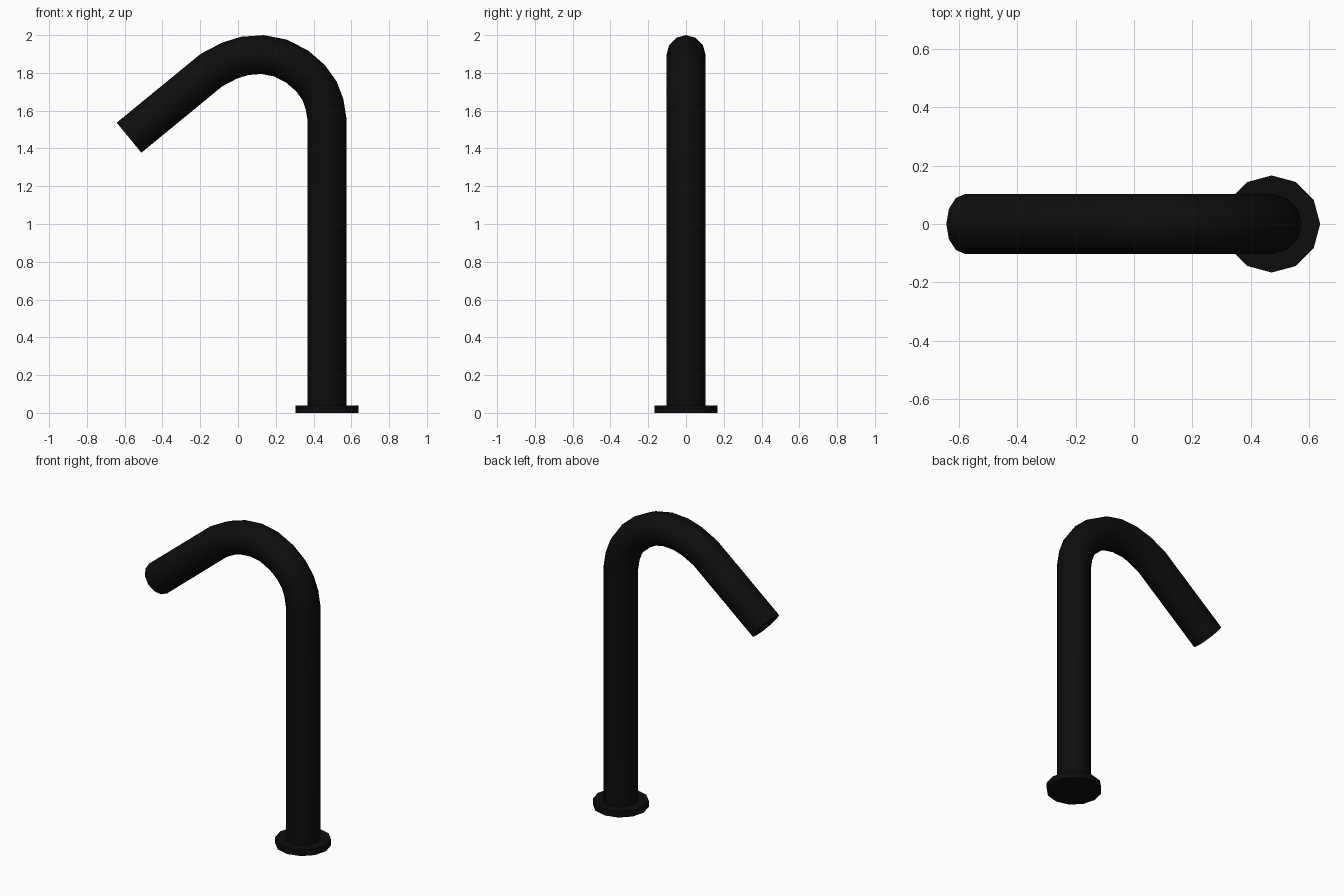
import bpy
import bmesh
import math
from mathutils import Vector

cube = bpy.data.objects.get("Cube")
if cube:
    bpy.data.objects.remove(cube, do_unlink=True)

SIDES = 12
TUBE_R = 0.103
POST_X = 0.471

black = bpy.data.materials.new("matte black")
black.use_nodes = True
colour = (0.004, 0.004, 0.004, 1)
black.diffuse_color = colour
black.node_tree.nodes["Principled BSDF"].inputs["Base Color"].default_value = colour


def finish(bm, name):
    bmesh.ops.recalc_face_normals(bm, faces=bm.faces)
    mesh = bpy.data.meshes.new(name)
    bm.to_mesh(mesh)
    bm.free()
    mesh.materials.append(black)
    obj = bpy.data.objects.new(name, mesh)
    bpy.context.collection.objects.link(obj)
    bpy.ops.object.select_all(action='DESELECT')
    obj.select_set(True)
    bpy.context.view_layer.objects.active = obj
    bpy.ops.object.shade_smooth_by_angle(angle=math.radians(40))
    return obj


def sweep(name, path, radius):
    """Sweep a round section along a path lying in the xz plane."""
    bm = bmesh.new()
    pts = [Vector((x, 0, z)) for x, z in path]
    rings = []
    for i, p in enumerate(pts):
        before = (p - pts[max(i - 1, 0)]).normalized()
        after = (pts[min(i + 1, len(pts) - 1)] - p).normalized()
        tangent = (before + after).normalized()
        across = Vector((tangent.z, 0, -tangent.x))
        ring = []
        for k in range(SIDES):
            a = math.tau * k / SIDES
            offset = across * math.cos(a) + Vector((0, math.sin(a), 0))
            ring.append(bm.verts.new(p + offset * radius))
        rings.append(ring)
    for lower, upper in zip(rings, rings[1:]):
        for k in range(SIDES):
            n = (k + 1) % SIDES
            bm.faces.new((lower[k], lower[n], upper[n], upper[k]))
    bm.faces.new(rings[0])
    bm.faces.new(rings[-1])
    return finish(bm, name)


# Upright post, curved neck and sloping outlet in one tube
sweep("spout_tube", [
    (POST_X, 0.02), (POST_X, 1.555), (0.458, 1.635), (0.432, 1.705),
    (0.385, 1.771), (0.315, 1.832), (0.225, 1.879), (0.13, 1.897),
    (0.035, 1.89), (-0.045, 1.865), (-0.14, 1.815), (-0.577, 1.457),
], TUBE_R)

# Flat round foot
sweep("base_flange", [(POST_X, 0), (POST_X, 0.04)], 0.166)
